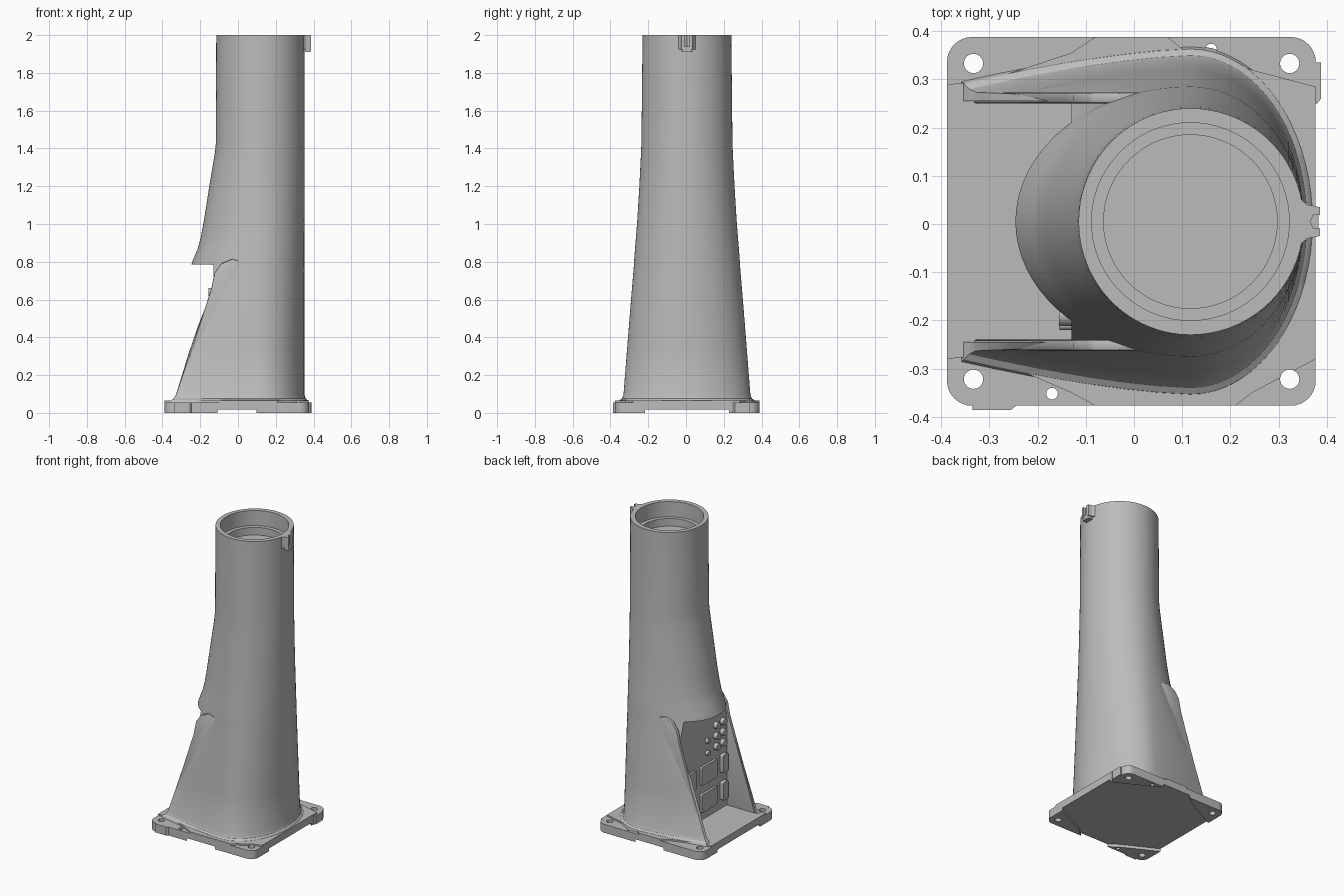
import bpy, bmesh, math
from mathutils import Vector

if "Cube" in bpy.data.objects:
    bpy.data.objects.remove(bpy.data.objects["Cube"])

CX, CY, R = 0.117, 0.005, 0.235      # column axis and radius
PANEL_X = -0.13

mat = bpy.data.materials.new("cast grey")
mat.use_nodes = True
mat.diffuse_color = (0.5, 0.5, 0.5, 1)
mat.node_tree.nodes["Principled BSDF"].inputs["Base Color"].default_value = mat.diffuse_color


def finish(name, bm):
    bmesh.ops.recalc_face_normals(bm, faces=bm.faces)
    mesh = bpy.data.meshes.new(name)
    bm.to_mesh(mesh)
    bm.free()
    ob = bpy.data.objects.new(name, mesh)
    bpy.context.collection.objects.link(ob)
    mesh.materials.append(mat)
    return ob


def loft(name, rings):
    bm = bmesh.new()
    loops = [[bm.verts.new(p) for p in ring] for ring in rings]
    n = len(loops[0])
    for a, b in zip(loops, loops[1:]):
        for i in range(n):
            j = (i + 1) % n
            bm.faces.new((a[i], a[j], b[j], b[i]))
    bm.faces.new(loops[0][::-1])
    bm.faces.new(loops[-1])
    return finish(name, bm)


def prism(name, pts, axis, lo, hi):
    """Extrude a 2D outline along an axis; remaining axes keep x, y, z order."""
    def place(p, h):
        c = list(p)
        c.insert("xyz".index(axis), h)
        return Vector(c)
    return loft(name, [[place(p, h) for p in pts] for h in (lo, hi)])


def circle(x, y, r, n=48):
    return [(x + r * math.cos(math.tau * i / n), y + r * math.sin(math.tau * i / n)) for i in range(n)]


def rounded(x0, x1, y0, y1, r, r_low=None, n=8):
    """Rounded rectangle; r_low is the radius of the two lower corners."""
    r_low = r if r_low is None else r_low
    pts = []
    for k, (x, y) in enumerate(((x1, y1), (x0, y1), (x0, y0), (x1, y0))):
        q = r if k < 2 else r_low
        mx, my = x + (q if x == x0 else -q), y + (q if y == y0 else -q)
        if q == 0:
            pts.append((x, y))
            continue
        for i in range(n + 1):
            a = (k + i / n) * math.pi / 2
            pts.append((mx + q * math.cos(a), my + q * math.sin(a)))
    return pts


def modify(ob, kind, **settings):
    m = ob.modifiers.new(kind.title(), kind)
    for key, val in settings.items():
        setattr(m, key, val)
    bpy.context.view_layer.objects.active = ob
    bpy.ops.object.modifier_apply(modifier=m.name)


def cut(ob, cutter):
    modify(ob, 'BOOLEAN', operation='DIFFERENCE', solver='EXACT', object=cutter)
    bpy.data.objects.remove(cutter)


def smooth(ob):
    bpy.ops.object.select_all(action='DESELECT')
    ob.select_set(True)
    bpy.context.view_layer.objects.active = ob
    bpy.ops.object.shade_smooth_by_angle(angle=math.radians(32))


# Column: round at the top, a D-shaped foot at the bottom
def section(z, back, ry, d=0.0, grow=0.0):
    ring, corner = [], 125
    for deg in range(-180, 180, 5):
        a = math.radians(deg)
        c, s = math.cos(a), math.sin(a)
        x = CX + c * ((R + grow) if c > 0 else (CX - back))
        y = s * (ry + grow)
        if c < 0 and d:
            turn = abs(deg)
            if turn <= corner:
                f = (turn - 90) / (corner - 90)
                dx = CX + f * (-0.335 - grow - CX)
                dy = ry + grow - (ry - 0.268) * f ** 1.5
            else:
                dx = -0.335 - grow
                dy = (0.268 + grow) * abs(s) / math.sin(math.radians(corner))
            x += (dx - x) * d
            y += (math.copysign(dy, s) - y) * d
        ring.append((x, CY + y, z))
    return ring


column = loft("column", [
    section(0.05, -0.25, 0.34, 1, 0.025), section(0.067, -0.25, 0.34, 1, 0.018),
    section(0.075, -0.25, 0.338, 1, 0.007), section(0.095, -0.25, 0.336, 0.97),
    section(0.35, -0.25, 0.316, 0.61), section(0.6, -0.25, 0.296, 0.26),
    section(0.78, -0.247, 0.281), section(0.80, -0.243, 0.28),
    section(0.87, -0.213, 0.275), section(0.93, -0.197, 0.27),
    section(1.02, -0.18, 0.263), section(1.2, -0.152, 0.252),
    section(1.38, -0.122, 0.243), section(1.43, -0.117, 0.241),
    section(2.0, -0.115, R)])

# Equipment recess under the hood, and the stepped bore at the top
cut(column, prism("recess_cutter", rounded(CY - 0.25, CY + 0.25, 0.03, 0.785, 0.06, 0), 'x', -0.6, PANEL_X))
for radius, depth in ((0.205, 0.1), (0.18, 0.15)):
    cut(column, prism("bore_cutter", circle(CX, CY, radius, 72), 'z', 2 - depth, 2.1))
smooth(column)

# Sloping side walls of the recess
wall = [(-0.335, 0.06), (-0.142, 0.655), (-0.125, 0.74), (-0.09, 0.79), (-0.03, 0.815), (0.02, 0.8), (0.02, 0.06)]
for side, name in ((1, "left_recess_wall"), (-1, "right_recess_wall")):
    lo, hi = sorted((CY + side * 0.245, CY + side * 0.268))
    w = prism(name, wall, 'y', lo, hi)
    modify(w, 'BEVEL', width=0.006, segments=2)
    smooth(w)

# Base plate with raised middle, corner feet and bolt holes
X0, X1, Y0, Y1 = -0.388, 0.377, -0.377, 0.388
plate = prism("base_plate", rounded(X0, X1, Y0, Y1, 0.052), 'z', 0.018, 0.056)
raised = prism("raised_plate", [
    (X0, -0.28), (-0.31, -0.272), (-0.13, -0.35), (-0.08, Y0), (0.21, Y0), (0.245, -0.35), (X1, -0.28),
    (X1, 0.285), (0.11, 0.355), (0.07, Y1), (-0.08, Y1), (-0.13, 0.355), (-0.31, 0.295), (X0, 0.29)],
    'z', 0.05, 0.066)
parts = [plate, raised]
mx, my = (X0 + X1) / 2, (Y0 + Y1) / 2
hx, hy, r = X1 - mx, Y1 - my, 0.052
for sx, xn in ((1, "left"), (-1, "right")):
    for sy, yn in ((-1, "front"), (1, "back")):
        arc = [(hx - r + r * math.cos(i * math.pi / 16), hy - r + r * math.sin(i * math.pi / 16)) for i in range(9)]
        outline = [(hx, hy - 0.16)] + arc + [(hx - 0.28, hy), (hx - 0.23, hy - 0.04), (hx - 0.08, hy - 0.12)]
        parts.append(prism(f"{yn}_{xn}_foot", [(mx + sx * x, my + sy * y) for x, y in outline], 'z', 0, 0.02))
holes = [(x, y, 0.02) for x in (-0.333, 0.323) for y in (-0.322, 0.333)]
holes += [(0.16, 0.362, 0.012), (-0.17, -0.352, 0.012)]
for x, y, rad in holes:
    for part in parts:
        box = [v.co for v in part.data.vertices]
        if min(c.x for c in box) < x < max(c.x for c in box) and min(c.y for c in box) < y < max(c.y for c in box):
            cut(part, prism("hole_cutter", circle(x, y, rad, 24), 'z', -0.1, 0.2))
for part in parts:
    smooth(part)

# Locating tabs on two plate edges
prism("side_tab", [(0.36, 0.25), (0.38, 0.25), (0.388, 0.26), (0.388, 0.335), (0.36, 0.335)], 'z', 0, 0.056)
prism("front_tab", [(-0.335, -0.36), (-0.335, -0.386), (-0.255, -0.386), (-0.245, -0.377), (-0.245, -0.36)], 'z', 0, 0.056)

# Slotted cable clip at the top of the column
clip = prism("cable_clip", [
    (0.33, -0.055), (0.35, -0.038), (0.36, -0.03), (0.386, -0.025), (0.386, -0.009), (0.372, -0.009),
    (0.366, 0.005), (0.372, 0.019), (0.386, 0.019), (0.386, 0.035), (0.36, 0.04), (0.35, 0.048), (0.33, 0.065)],
    'z', 1.925, 2.0)
prism("clip_floor", rounded(0.34, 0.383, -0.022, 0.032, 0.008), 'z', 1.91, 1.94)


# Sockets and knobs on the recess panel
def on_panel(name, outline, depth):
    ob = prism(name, outline, 'x', PANEL_X - depth, PANEL_X + 0.01)
    smooth(ob)


for i, z in enumerate((0.18, 0.36)):
    on_panel(f"wide_socket_{i + 1}", rounded(-0.125, 0.04, z - 0.06, z + 0.06, 0.01), 0.015)
    on_panel(f"narrow_socket_{i + 1}", rounded(-0.22, -0.17, z - 0.055, z + 0.065, 0.01), 0.025)
    on_panel(f"side_socket_{i + 1}", rounded(0.09, 0.2, z - 0.06, z + 0.06, 0.01), 0.015)
for i, y in enumerate((-0.19, -0.12)):
    for j, z in enumerate((0.5, 0.57, 0.64)):
        on_panel(f"round_connector_{i * 3 + j + 1}", circle(y, z, 0.022, 20), 0.026)
for i, z in enumerate((0.49, 0.57)):
    on_panel(f"small_knob_{i + 1}", circle(-0.03, z, 0.016, 16), 0.02)
